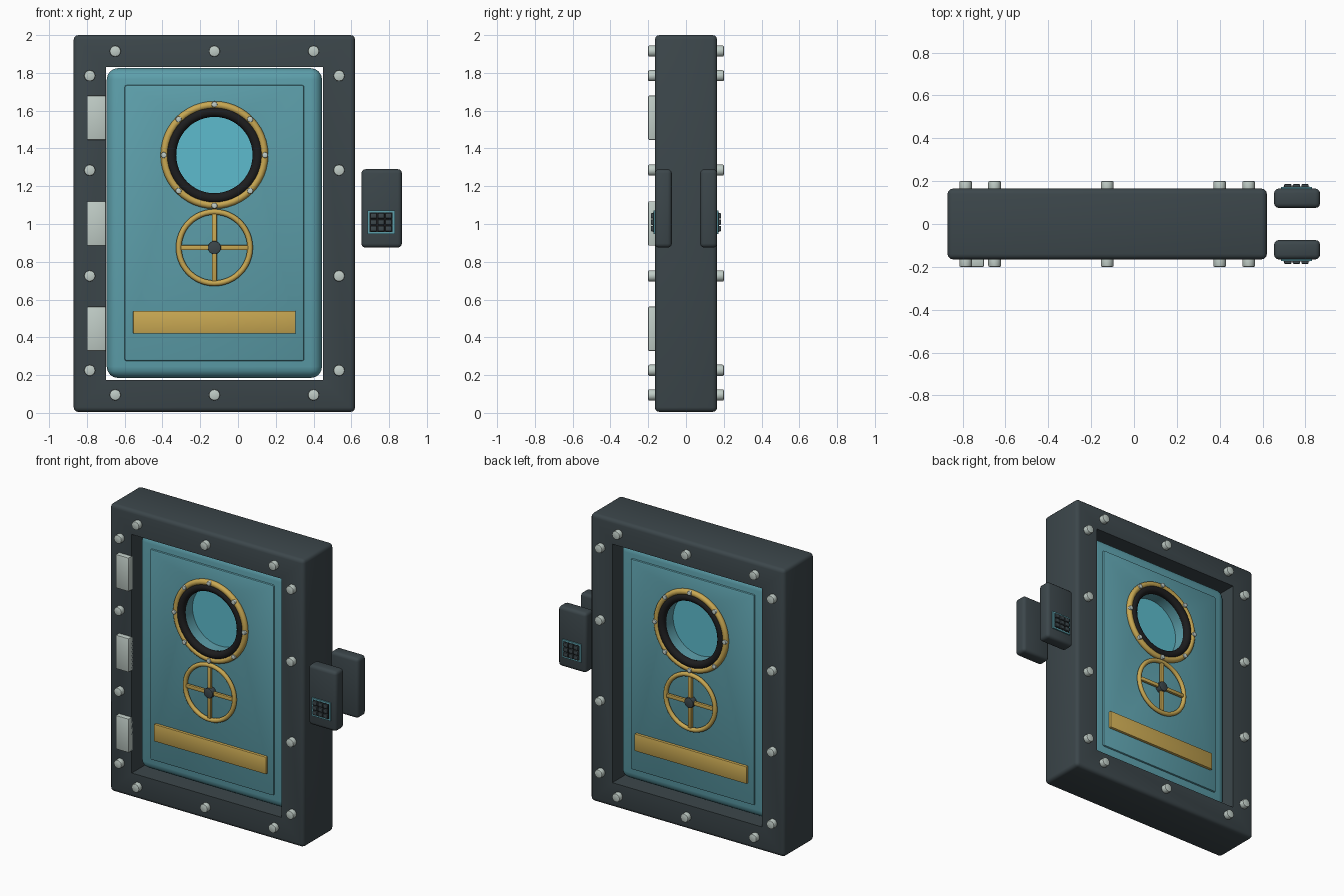
import bpy, math
from mathutils import Matrix

if "Cube" in bpy.data.objects:
    bpy.data.objects.remove(bpy.data.objects["Cube"])


def material(name, rgb):
    m = bpy.data.materials.new(name)
    m.diffuse_color = (*rgb, 1)
    m.use_nodes = True
    m.node_tree.nodes["Principled BSDF"].inputs["Base Color"].default_value = m.diffuse_color
    return m


DARK = material("dark slate", (0.045, 0.062, 0.070))
TEAL = material("teal paint", (0.11, 0.35, 0.41))
GLASS = material("pale cyan glass", (0.11, 0.50, 0.61))
BRASS = material("brass", (0.58, 0.39, 0.085))
STEEL = material("pale steel", (0.53, 0.61, 0.57))
RUBBER = material("black rubber", (0.012, 0.012, 0.013))

CX = -0.125                 # centre line of the doorway
PORT_Z, WHEEL_Z = 1.365, 0.875


def finish(name, mat, bevel=0.0, segments=3, cutter=None):
    """Name and colour the active object, then bevel, cut and shade it."""
    ob = bpy.context.object
    ob.name = name
    ob.data.materials.append(mat)
    if bevel:
        b = ob.modifiers.new("bevel", 'BEVEL')
        b.width, b.segments = bevel, segments
        b.limit_method = 'ANGLE'
        bpy.ops.object.modifier_apply(modifier=b.name)
    if cutter:
        c = ob.modifiers.new("cut", 'BOOLEAN')
        c.operation, c.object = 'DIFFERENCE', cutter
        bpy.ops.object.modifier_apply(modifier=c.name)
    bpy.ops.object.shade_smooth_by_angle(angle=math.radians(35))
    return ob


def box(name, x, y, z, mat, **kw):
    """Box from (min, max) ranges on each axis."""
    bpy.ops.mesh.primitive_cube_add(size=1)
    ob = bpy.context.object
    r = [sorted(v) for v in (x, y, z)]
    mid = [(a + b) / 2 for a, b in r]
    dim = [b - a for a, b in r]
    ob.data.transform(Matrix.Translation(mid) @ Matrix.Diagonal((*dim, 1)))
    return finish(name, mat, **kw)


def disc(name, x, z, y, radius, mat, sides=24, **kw):
    """Cylinder along y between the two y values."""
    bpy.ops.mesh.primitive_cylinder_add(vertices=sides, radius=radius, depth=abs(y[1] - y[0]))
    bpy.context.object.data.transform(
        Matrix.Translation((x, sum(y) / 2, z)) @ Matrix.Rotation(math.pi / 2, 4, 'X'))
    return finish(name, mat, **kw)


def ring(name, z, y, major, minor, mat):
    bpy.ops.mesh.primitive_torus_add(major_segments=48, minor_segments=12,
                                     major_radius=major, minor_radius=minor)
    bpy.context.object.data.transform(
        Matrix.Translation((CX, y, z)) @ Matrix.Rotation(math.pi / 2, 4, 'X'))
    return finish(name, mat)


# Cutters for the doorway and the porthole
doorway = box("doorway_cutter", (-0.70, 0.45), (-0.5, 0.5), (0.175, 1.83), DARK)
port = disc("porthole_cutter", CX, PORT_Z, (-0.5, 0.5), 0.21, TEAL, sides=48)

# Frame and door leaf
box("frame", (-0.87, 0.62), (-0.165, 0.165), (0.005, 2.0), DARK, bevel=0.025, cutter=doorway)
box("door", (-0.695, 0.445), (-0.10, 0.10), (0.185, 1.825), TEAL, bevel=0.06, segments=4, cutter=port)
disc("window_glass", CX, PORT_Z, (-0.02, 0.02), 0.212, GLASS, sides=48)

# Hinges, on the front only
for z in (0.445, 1.0025, 1.5625):
    box("hinge", (-0.80, -0.70), (-0.20, -0.15), (z - 0.117, z + 0.117), STEEL, bevel=0.005, segments=2)

# Everything below appears on both faces
bolts = [(x, z) for x in (-0.65, CX, 0.40) for z in (0.095, 1.915)]
bolts += [(x, z) for x in (-0.785, 0.535) for z in (0.225, 0.725, 1.285, 1.785)]

for s, side in ((-1, "front"), (1, "back")):
    # Frame bolts
    for x, z in bolts:
        disc(side + "_frame_bolt", x, z, (s * 0.15, s * 0.20), 0.03, STEEL,
             sides=12, bevel=0.006, segments=2)

    # Raised door panel and kick plate
    box(side + "_panel", (-0.60, 0.35), (s * 0.09, s * 0.112), (0.275, 1.735), TEAL,
        bevel=0.01, segments=2, cutter=port)
    box(side + "_kick_plate", (-0.555, 0.305), (s * 0.10, s * 0.13), (0.42, 0.54), BRASS,
        bevel=0.005, segments=2)

    # Porthole rim, gasket and studs
    ring(side + "_porthole_rim", PORT_Z, s * 0.12, 0.265, 0.02, BRASS)
    ring(side + "_porthole_gasket", PORT_Z, s * 0.115, 0.229, 0.027, RUBBER)
    for i in range(8):
        a = i * math.pi / 4
        disc(side + "_rim_stud", CX + 0.268 * math.cos(a), PORT_Z + 0.268 * math.sin(a),
             (s * 0.12, s * 0.148), 0.016, STEEL, sides=12, bevel=0.005, segments=2)

    # Hand wheel
    ring(side + "_wheel", WHEEL_Z, s * 0.13, 0.189, 0.015, BRASS)
    box(side + "_wheel_spoke", (CX - 0.178, CX + 0.178), (s * 0.12, s * 0.14),
        (WHEEL_Z - 0.013, WHEEL_Z + 0.013), BRASS, bevel=0.004, segments=2)
    box(side + "_wheel_spoke", (CX - 0.013, CX + 0.013), (s * 0.12, s * 0.14),
        (WHEEL_Z - 0.178, WHEEL_Z + 0.178), BRASS, bevel=0.004, segments=2)
    disc(side + "_wheel_hub", CX, WHEEL_Z, (s * 0.10, s * 0.15), 0.035, DARK, bevel=0.005, segments=2)

    # Keypad with a teal surround and nine buttons
    box(side + "_keypad", (0.653, 0.868), (s * 0.075, s * 0.165), (0.875, 1.29), DARK, bevel=0.022)
    box(side + "_keypad_surround", (0.685, 0.83), (s * 0.16, s * 0.173), (0.947, 1.072), TEAL)
    box(side + "_keypad_bed", (0.697, 0.818), (s * 0.165, s * 0.174), (0.958, 1.061), RUBBER)
    for i in (-1, 0, 1):
        for j in (-1, 0, 1):
            x, z = 0.7575 + 0.04 * i, 1.0095 + 0.034 * j
            box(side + "_button", (x - 0.017, x + 0.017), (s * 0.17, s * 0.186),
                (z - 0.014, z + 0.014), DARK, bevel=0.004, segments=2)

# Cutters are no longer needed
for ob in (doorway, port):
    bpy.data.objects.remove(ob)
